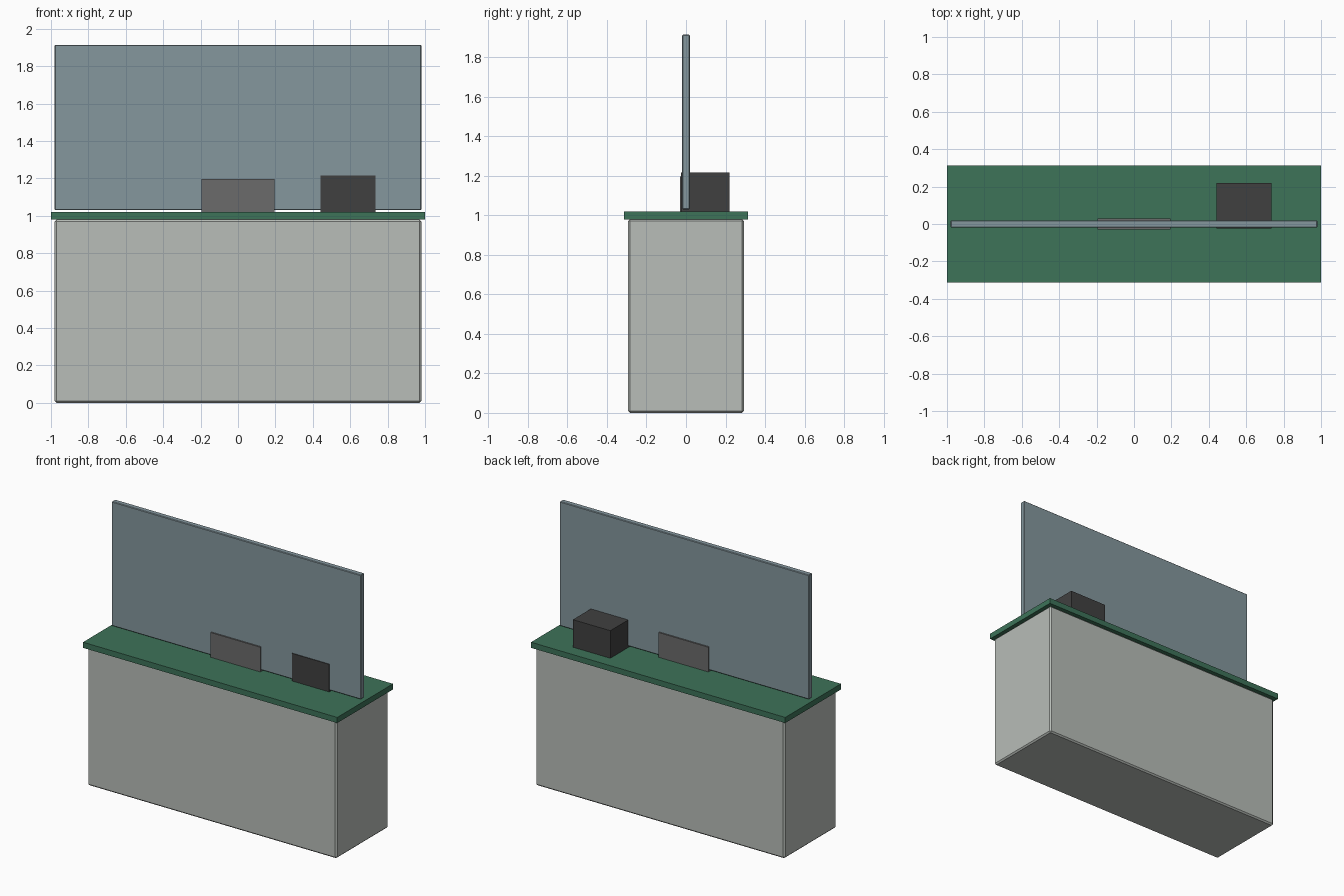
import bpy

cube = bpy.data.objects.get("Cube")
if cube:
    bpy.data.objects.remove(cube, do_unlink=True)


def srgb(*rgb):
    """Linear RGBA from 0-255 display values."""
    lin = [c / 255 / 12.92 if c <= 10 else ((c / 255 + 0.055) / 1.055) ** 2.4 for c in rgb]
    return (*lin, 1.0)


def material(name, color):
    mat = bpy.data.materials.new(name)
    mat.use_nodes = True
    mat.diffuse_color = color
    mat.node_tree.nodes["Principled BSDF"].inputs["Base Color"].default_value = color
    return mat


def box(name, mat, size, center_xy, base, bevel=0):
    """Box standing on height base, with optional chamfered edges."""
    x, y = center_xy
    bpy.ops.mesh.primitive_cube_add(size=1, location=(x, y, base + size[2] / 2))
    obj = bpy.context.object
    obj.name = name
    obj.scale = size
    bpy.ops.object.transform_apply(location=False, rotation=False, scale=True)
    obj.data.materials.append(mat)
    if bevel:
        mod = obj.modifiers.new("Chamfer", "BEVEL")
        mod.width = bevel
        mod.segments = 1
    return obj


pale_grey = material("pale grey", srgb(184, 189, 184))
green = material("counter green", srgb(61, 115, 89))
blue_grey = material("blue grey glass", srgb(133, 151, 158))
mid_grey = material("mid grey", srgb(107, 107, 107))
charcoal = material("charcoal", srgb(64, 64, 64))

# Counter
box("counter_body", pale_grey, (1.96, 0.586, 0.98), (0, 0), 0, 0.01)
box("counter_top", green, (2.0, 0.626, 0.04), (0, 0), 0.98)

# Screen standing along the middle
box("glass_screen", blue_grey, (1.96, 0.039, 0.884), (0, 0), 1.03, 0.004)

# Items on the counter
box("pass_through_tray", mid_grey, (0.392, 0.059, 0.176), (0, 0), 1.02)
box("desk_device", charcoal, (0.294, 0.245, 0.196), (0.588, 0.098), 1.02)
